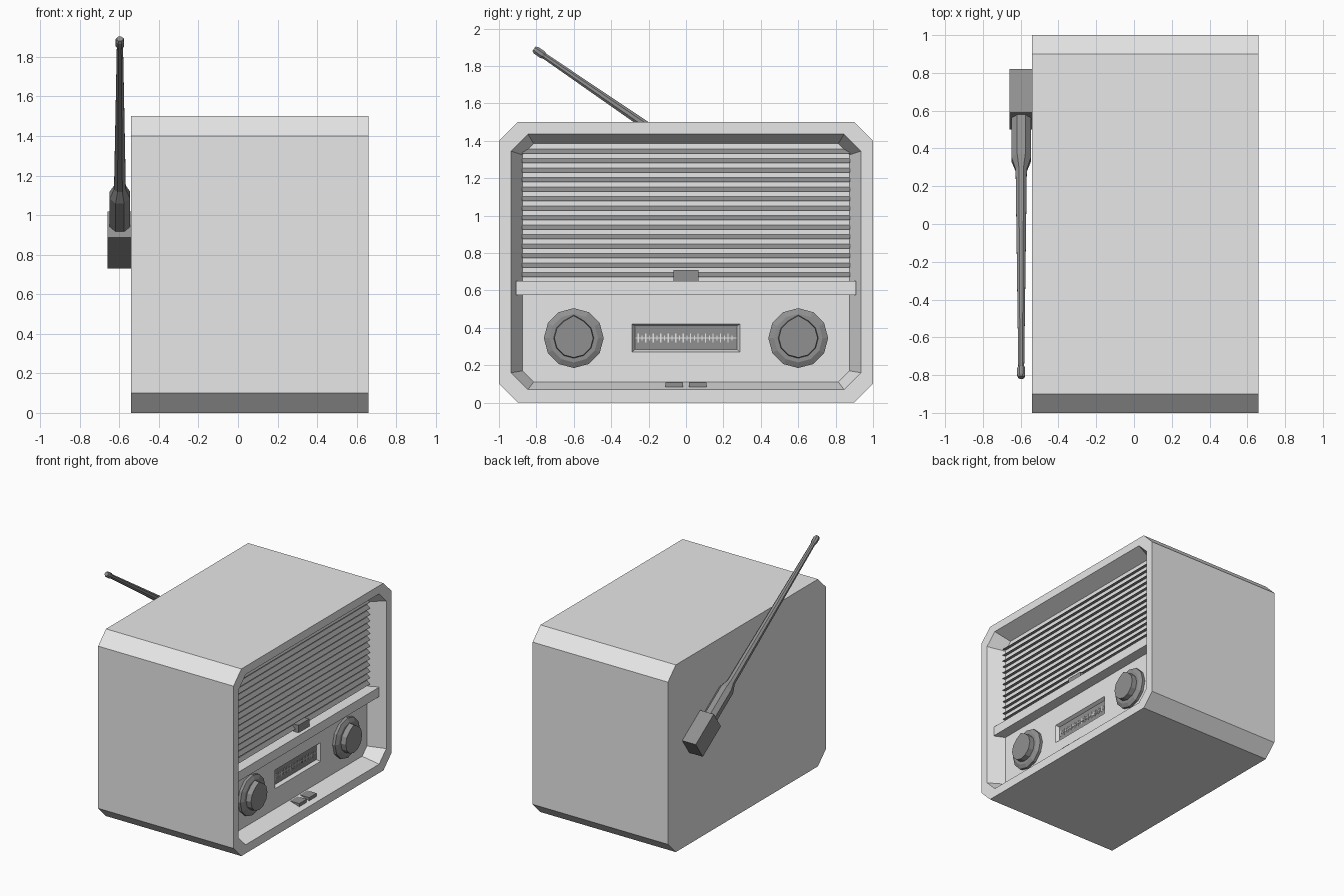
import bpy, bmesh, math
from mathutils import Vector, Matrix

if "Cube" in bpy.data.objects:
    bpy.data.objects.remove(bpy.data.objects["Cube"])


def material(name, v):
    m = bpy.data.materials.new(name)
    m.diffuse_color = (v, v, v, 1)
    m.use_nodes = True
    m.node_tree.nodes["Principled BSDF"].inputs["Base Color"].default_value = m.diffuse_color
    return m


LIGHT = material("light_grey", 0.8)
DARK = material("dark_grey", 0.28)
MARK = material("scale_white", 0.85)


def finish(name, bm, mat):
    bmesh.ops.recalc_face_normals(bm, faces=bm.faces)
    me = bpy.data.meshes.new(name)
    bm.to_mesh(me)
    bm.free()
    me.materials.append(mat)
    ob = bpy.data.objects.new(name, me)
    bpy.context.collection.objects.link(ob)
    return ob


def loft(bm, rings):
    """Skin closed rings of points and cap both ends."""
    vs = [[bm.verts.new(p) for p in r] for r in rings]
    n = len(vs[0])
    for a, b in zip(vs, vs[1:]):
        for i in range(n):
            j = (i + 1) % n
            bm.faces.new((a[i], a[j], b[j], b[i]))
    bm.faces.new(vs[0])
    bm.faces.new(vs[-1])


def add_box(bm, x0, x1, y0, y1, z0, z1):
    loft(bm, [[(x, y0, z0), (x, y1, z0), (x, y1, z1), (x, y0, z1)] for x in (x0, x1)])


def box(name, mat, *dims):
    bm = bmesh.new()
    add_box(bm, *dims)
    return finish(name, bm, mat)


def octagon(x, w, z0, z1, c):
    """Rectangle with cut corners in the plane x."""
    return [(x, -w, z0 + c), (x, -w + c, z0), (x, w - c, z0), (x, w, z0 + c),
            (x, w, z1 - c), (x, w - c, z1), (x, -w + c, z1), (x, -w, z1 - c)]


PANEL = 0.53

# Cabinet: chamfered body with a sloped recess in its face
bm = bmesh.new()
loft(bm, [octagon(-0.54, 1.0, 0, 1.5, 0.1),
          octagon(0.66, 1.0, 0, 1.5, 0.1),
          octagon(0.66, 0.935, 0.07, 1.435, 0.09),
          octagon(PANEL, 0.875, 0.11, 1.385, 0.06)])
cabinet = finish("cabinet", bm, LIGHT)

# Dial window cut into the panel
bm = bmesh.new()
loft(bm, [[(x, -w, z0), (x, w, z0), (x, w, z1), (x, -w, z1)]
          for x, w, z0, z1 in ((PANEL - 0.03, 0.274, 0.283, 0.409),
                               (PANEL + 0.01, 0.292, 0.267, 0.425))])
cutter = finish("dial_cutter", bm, LIGHT)
cutter.hide_render = True
cutter.hide_viewport = True
mod = cabinet.modifiers.new("dial_window", "BOOLEAN")
mod.operation = "DIFFERENCE"
mod.solver = "EXACT"
mod.object = cutter

# Dial plate with its scale
dx = PANEL - 0.03
box("dial_plate", DARK, dx - 0.002, dx + 0.004, -0.273, 0.273, 0.284, 0.408)
bm = bmesh.new()
add_box(bm, dx, dx + 0.007, -0.27, 0.27, 0.344, 0.349)
for i in range(26):
    h = 0.024 if i % 2 == 0 else 0.014
    y = -0.255 + i * 0.02
    add_box(bm, dx, dx + 0.008, y - 0.003, y + 0.003, 0.346 - h, 0.346 + h)
finish("dial_scale", bm, MARK)

# Speaker grille: wedge slats sloping outwards and down
bm = bmesh.new()
for i in range(14):
    z = 1.345 - i * 0.0507
    loft(bm, [[(PANEL - 0.005, y, z + 0.014), (PANEL - 0.005, y, z - 0.012),
               (PANEL + 0.028, y, z - 0.014)] for y in (-0.876, 0.876)])
finish("grille_slats", bm, DARK)

# Shelf between grille and controls, with a pointer tab on it
box("divider_bar", LIGHT, 0.52, 0.615, -0.91, 0.91, 0.575, 0.65)
box("divider_tab", DARK, 0.52, 0.585, -0.068, 0.068, 0.645, 0.71)

# Push buttons on the lower ledge
for name, y in (("button_left", -0.0625), ("button_right", 0.0625)):
    box(name, DARK, 0.52, 0.62, y - 0.047, y + 0.047, 0.082, 0.108)


# Knobs: stepped base with a cap that has a pointed top
def circle(x, y, r, n=12, point=1.0):
    pts = []
    for i in range(n):
        a = math.pi / 2 + i * math.tau / n
        k = r * (point if i == 0 else 1)
        pts.append((x, y + k * math.cos(a), 0.345 + k * math.sin(a)))
    return pts


for name, y in (("knob_left", -0.6), ("knob_right", 0.6)):
    bm = bmesh.new()
    loft(bm, [circle(PANEL - 0.01, y, 0.16), circle(0.552, y, 0.16),
              circle(0.567, y, 0.13)])
    loft(bm, [circle(0.56, y, 0.108, point=1.15), circle(0.608, y, 0.104, point=1.15)])
    finish(name, bm, DARK)

# Aerial: tilted mounting block and tapered rod on the back
tilt = math.radians(34.4)
axis = Vector((0, -math.cos(tilt), math.sin(tilt)))
side = Vector((0, math.sin(tilt), math.cos(tilt)))
block_mid = Vector((-0.60, 0.66, 0.875))
bm = bmesh.new()
add_box(bm, -0.06, 0.06, -0.1385, 0.1385, -0.08, 0.08)
frame = Matrix(((1, 0, 0), axis, side)).transposed()
for v in bm.verts:
    v.co = block_mid + frame @ v.co
finish("aerial_block", bm, DARK)

root = Vector((-0.597, 0.66, 0.883))
bm = bmesh.new()
rings = []
for d, r in ((0.12, 0.056), (0.385, 0.056), (0.455, 0.032), (1.715, 0.017),
             (1.73, 0.023), (1.77, 0.023), (1.785, 0.016)):
    rings.append([root + axis * d
                  + Vector((1, 0, 0)) * r * math.cos((i + 0.5) * math.tau / 8)
                  + side * r * math.sin((i + 0.5) * math.tau / 8) for i in range(8)])
loft(bm, rings)
finish("aerial_rod", bm, DARK)
